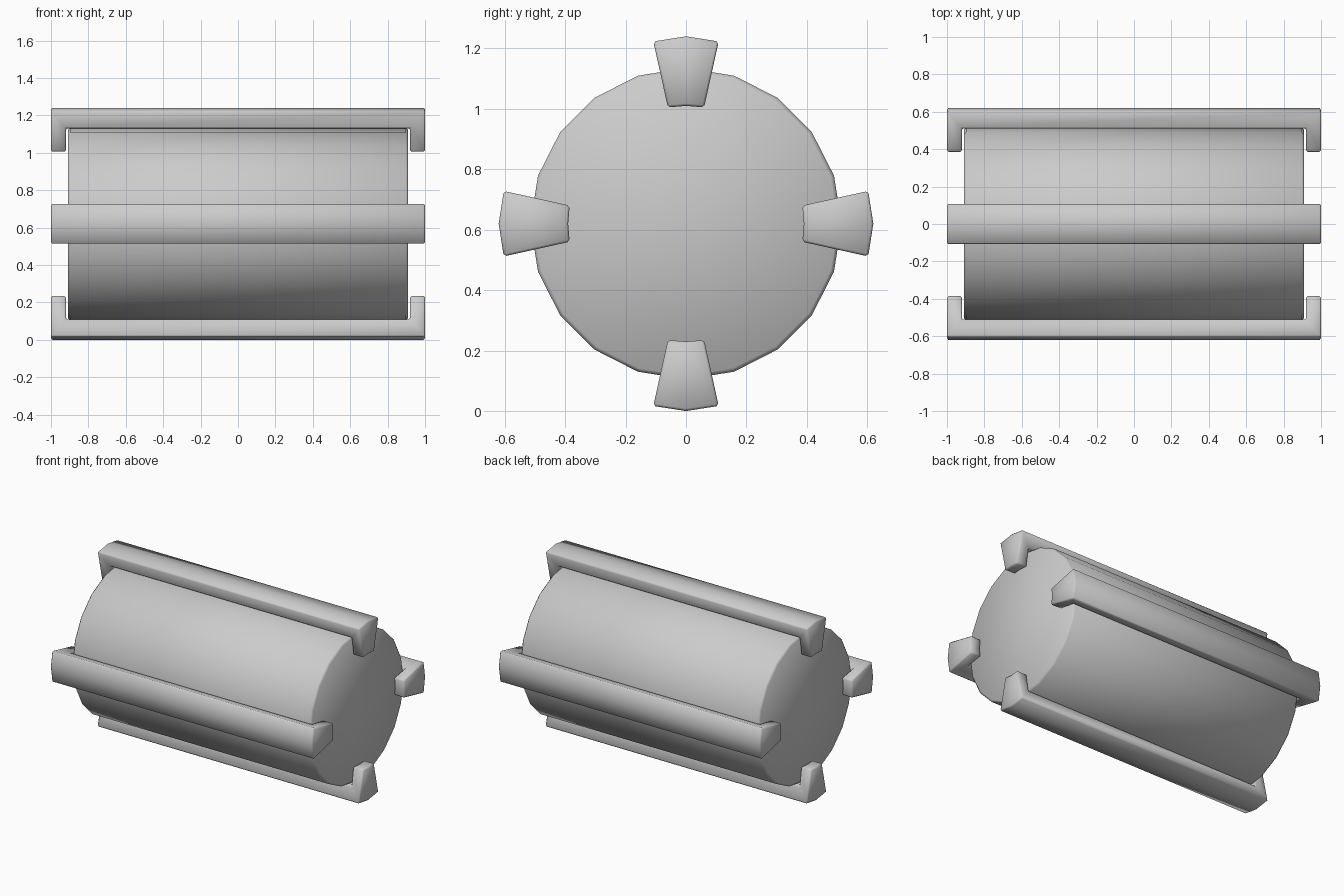
import bpy, bmesh, math
from mathutils import Matrix

if "Cube" in bpy.data.objects:
    bpy.data.objects.remove(bpy.data.objects["Cube"])

CZ = 0.62  # height of the barrel axis


def finish(obj, width, angle):
    # small rounded edges and angle-based smooth shading
    bpy.ops.object.select_all(action='DESELECT')
    obj.select_set(True)
    bpy.context.view_layer.objects.active = obj
    mod = obj.modifiers.new("edge_bevel", 'BEVEL')
    mod.width = width
    mod.segments = 1
    mod.limit_method = 'ANGLE'
    mod.angle_limit = math.radians(45)
    bpy.ops.object.modifier_apply(modifier=mod.name)
    bpy.ops.object.shade_smooth_by_angle(angle=math.radians(50))


# Barrel: 20-sided cylinder lying along x
bpy.ops.mesh.primitive_cylinder_add(vertices=20, radius=0.515, depth=1.82)
barrel = bpy.context.object
barrel.name = "barrel"
barrel.data.transform(Matrix.Translation((0, 0, CZ)) @ Matrix.Rotation(math.pi / 2, 4, 'Y'))
finish(barrel, 0.012, 50)

# Rail stations: (outer x, outer r, half width, crown), (inner x, inner r, half width, crown)
HALF = [
    ((1.0, 0.385, 0.060, 0.005), (0.92, 0.385, 0.060, 0.005)),   # hook tip
    ((1.0, 0.603, 0.109, 0.017), (0.92, 0.510, 0.080, 0.005)),   # corner
]
STATIONS = [tuple((-x, r, w, c) for x, r, w, c in s) for s in HALF] + HALF[::-1]


def make_rail(name, angle):
    bm = bmesh.new()
    rings = []
    for (xo, ro, wo, co), (xi, ri, wi, ci) in STATIONS:
        pts = [(xo, -wo, ro), (xo, 0, ro + co), (xo, wo, ro),
               (xi, wi, ri), (xi, 0, ri + ci), (xi, -wi, ri)]
        rings.append([bm.verts.new(p) for p in pts])
    for a, b in zip(rings, rings[1:]):
        for i in range(6):
            j = (i + 1) % 6
            bm.faces.new((a[i], a[j], b[j], b[i]))
    for ring in (rings[0], rings[-1]):
        bm.faces.new((ring[0], ring[1], ring[4], ring[5]))
        bm.faces.new((ring[1], ring[2], ring[3], ring[4]))
    bmesh.ops.recalc_face_normals(bm, faces=bm.faces)
    me = bpy.data.meshes.new(name)
    bm.to_mesh(me)
    bm.free()
    me.transform(Matrix.Translation((0, 0, CZ)) @ Matrix.Rotation(angle, 4, 'X'))
    obj = bpy.data.objects.new(name, me)
    bpy.context.collection.objects.link(obj)
    finish(obj, 0.008, 50)


# Four hooked rails around the barrel
for k, side in enumerate(("top", "front", "bottom", "back")):
    make_rail(side + "_rail", k * math.pi / 2)
